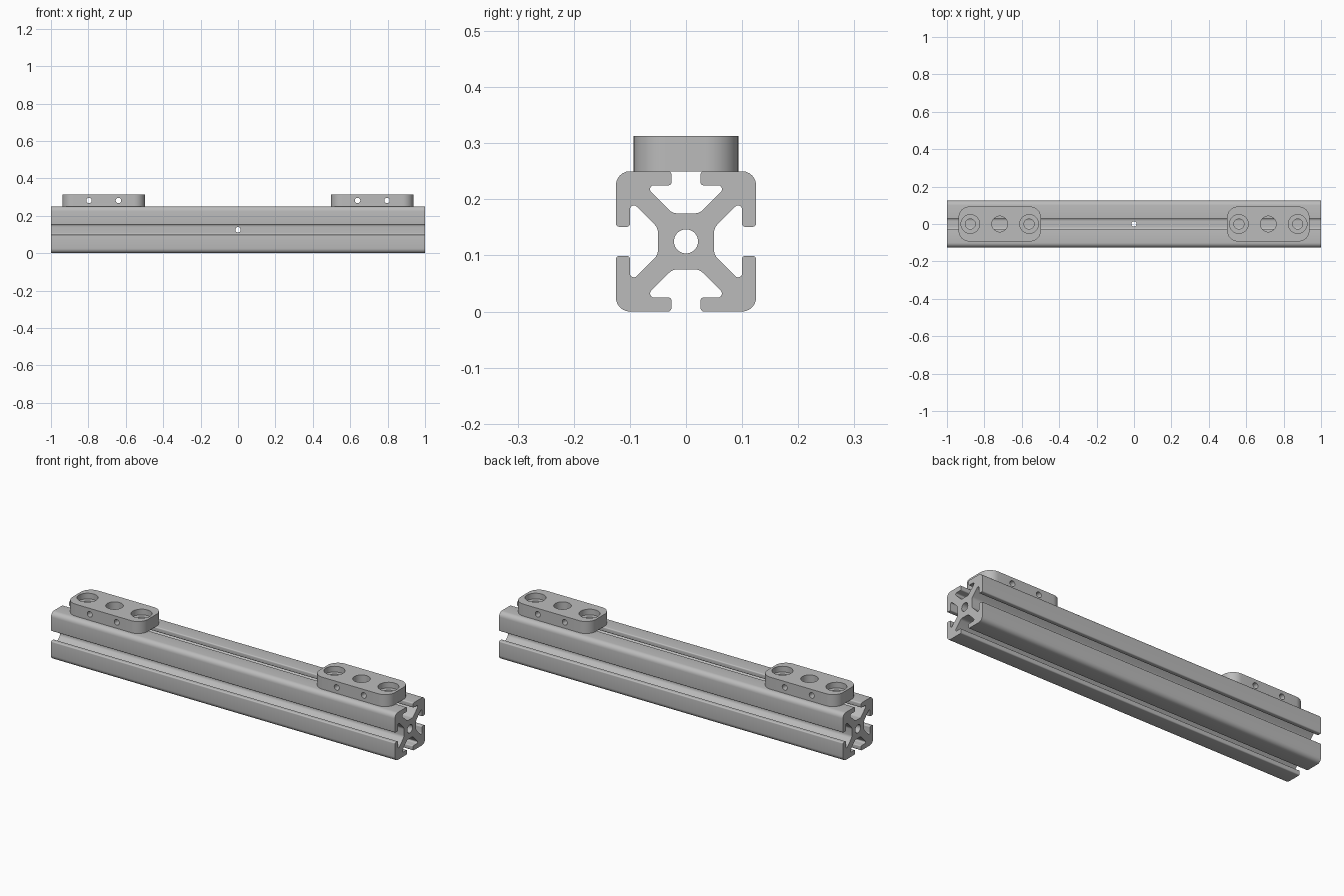
import bpy, bmesh, math
from mathutils import Matrix, Vector

cube = bpy.data.objects.get("Cube")
if cube:
    bpy.data.objects.remove(cube, do_unlink=True)

# Single bare-metal colour
metal = bpy.data.materials.new("aluminium grey")
metal.use_nodes = True
colour = (0.5, 0.5, 0.5, 1)
metal.diffuse_color = colour
metal.node_tree.nodes["Principled BSDF"].inputs["Base Color"].default_value = colour


def fillet(corners, steps=6):
    """Round each (u, v, radius) corner of a closed outline."""
    points = []
    for i, (u, v, r) in enumerate(corners):
        p = Vector((u, v))
        a = (Vector(corners[i - 1][:2]) - p).normalized()
        b = (Vector(corners[(i + 1) % len(corners)][:2]) - p).normalized()
        half = a.angle(b) / 2
        centre = p + (a + b).normalized() * r / math.sin(half)
        start = p + a * r / math.tan(half) - centre
        end = p + b * r / math.tan(half) - centre
        sweep = start.angle_signed(end)
        for k in range(steps + 1):
            points.append(centre + Matrix.Rotation(-sweep * k / steps, 2) @ start)
    return points


def prism(name, points, length, matrix):
    """Extrude an outline along local z and place it."""
    bm = bmesh.new()
    face = bm.faces.new([bm.verts.new((p.x, p.y, 0)) for p in points])
    new = bmesh.ops.extrude_face_region(bm, geom=[face])["geom"]
    bmesh.ops.translate(bm, vec=(0, 0, length),
                        verts=[g for g in new if isinstance(g, bmesh.types.BMVert)])
    bm.transform(matrix)
    bmesh.ops.recalc_face_normals(bm, faces=bm.faces[:])
    mesh = bpy.data.meshes.new(name)
    bm.to_mesh(mesh)
    bm.free()
    mesh.materials.append(metal)
    obj = bpy.data.objects.new(name, mesh)
    bpy.context.collection.objects.link(obj)
    return obj


def activate(obj):
    bpy.ops.object.select_all(action='DESELECT')
    obj.select_set(True)
    bpy.context.view_layer.objects.active = obj


def drill(obj, centre, axis, radius, length):
    """Cut a round hole centred on a point."""
    turn = Vector((0, 0, 1)).rotation_difference(Vector(axis)).to_matrix().to_4x4()
    place = Matrix.Translation(centre) @ turn @ Matrix.Translation((0, 0, -length / 2))
    circle = [Vector((radius * math.cos(t), radius * math.sin(t)))
              for t in (math.tau * k / 32 for k in range(32))]
    cutter = prism("hole_cutter", circle, length, place)
    cutter.hide_render = True
    mod = obj.modifiers.new("hole", 'BOOLEAN')
    mod.operation = 'DIFFERENCE'
    mod.solver = 'EXACT'
    mod.object = cutter
    activate(obj)
    bpy.ops.object.modifier_apply(modifier=mod.name)
    bpy.data.objects.remove(cutter, do_unlink=True)


def finish(obj):
    activate(obj)
    bpy.ops.object.shade_smooth_by_angle(angle=math.radians(32))


# Slotted rail: an eighth of the section, mirrored on the diagonal, then turned
H = 0.125
eighth = [(0.024, 0.05, 0.02), (0.074, 0.1, 0.007),
          (0.026, 0.1, 0.005), (0.026, H, 0.006)]
quarter = eighth + [(H, H, 0.025)] + [(v, u, r) for u, v, r in reversed(eighth)]
section = []
for _ in range(4):
    section += quarter
    quarter = [(v, -u, r) for u, v, r in quarter]
lengthwise = Matrix(((0, 0, 1, -1), (1, 0, 0, 0), (0, 1, 0, H), (0, 0, 0, 1)))
rail = prism("slotted_rail", fillet(section), 2, lengthwise)

# Centre bore and the two cross bores at mid length
drill(rail, (0, 0, H), (1, 0, 0), 0.0215, 2.2)
drill(rail, (0, 0, H), (0, 1, 0), 0.0145, 0.3)
drill(rail, (0, 0, H), (0, 0, 1), 0.0145, 0.3)
finish(rail)

# Mounting blocks on top, one near each end
W, D, base, thick = 0.22, 0.0935, 2 * H, 0.063
outline = fillet([(-W, -D, 0.058), (-W, D, 0.058), (W, D, 0.058), (W, -D, 0.058)], 10)
for side, label in ((-1, "right"), (1, "left")):
    cx = side * 0.718
    block = prism(label + "_mounting_block", outline, thick,
                  Matrix.Translation((cx, 0, base)))
    mid = base + thick / 2
    drill(block, (cx, 0, mid), (0, 0, 1), 0.042, 0.2)
    for s in (-1, 1):
        x = cx + s * 0.157
        drill(block, (x, 0, mid), (0, 0, 1), 0.027, 0.2)
        # Counterbore
        drill(block, (x, 0, base + thick), (0, 0, 1), 0.05, 0.06)
        # Cross hole from front to back
        drill(block, (cx + s * 0.0785, 0, mid), (0, 1, 0), 0.0145, 0.3)
    finish(block)
